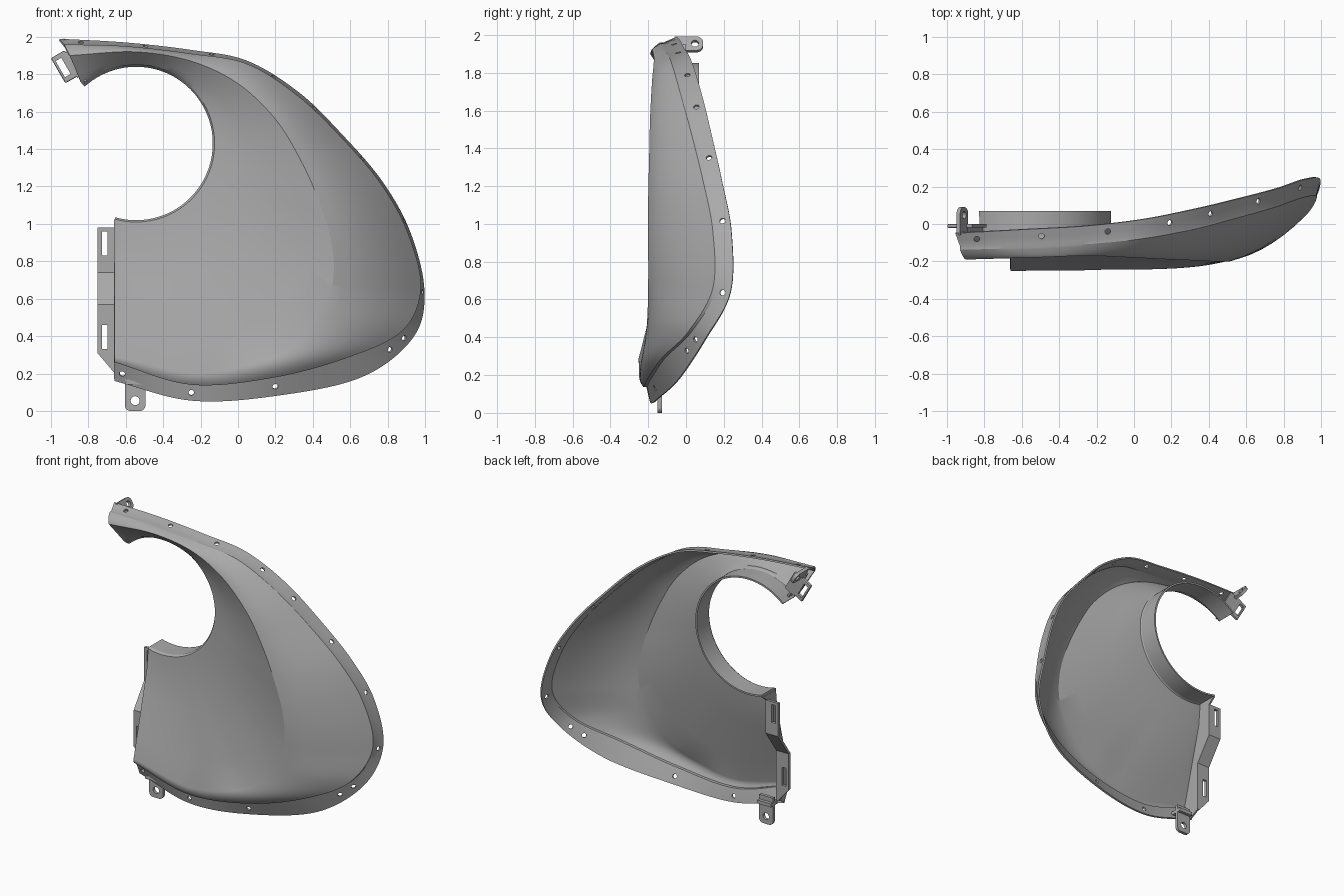
import bpy, bmesh, math
from mathutils import Vector, Matrix

cube = bpy.data.objects.get("Cube")
if cube:
    bpy.data.objects.remove(cube)

grey = bpy.data.materials.new("satin_grey")
grey.use_nodes = True
grey.diffuse_color = (0.4, 0.4, 0.4, 1)
grey.node_tree.nodes["Principled BSDF"].inputs["Base Color"].default_value = (0.4, 0.4, 0.4, 1)


def add_object(name, bm):
    mesh = bpy.data.meshes.new(name)
    bm.to_mesh(mesh)
    bm.free()
    mesh.materials.append(grey)
    obj = bpy.data.objects.new(name, mesh)
    bpy.context.collection.objects.link(obj)
    return obj


def finish(obj, cutters=()):
    """Cut the holes, bake the modifiers and shade by angle."""
    for c in cutters:
        c.hide_render = True
        mod = obj.modifiers.new("cut", 'BOOLEAN')
        mod.operation, mod.solver, mod.object = 'DIFFERENCE', 'EXACT', c
    deps = bpy.context.evaluated_depsgraph_get()
    baked = bpy.data.meshes.new_from_object(obj.evaluated_get(deps))
    obj.modifiers.clear()
    obj.data = baked
    for c in cutters:
        bpy.data.objects.remove(c)
    bpy.ops.object.select_all(action='DESELECT')
    obj.select_set(True)
    bpy.context.view_layer.objects.active = obj
    bpy.ops.object.shade_smooth_by_angle(angle=math.radians(22))


def cylinder(centre, axis, radius, depth):
    bm = bmesh.new()
    turn = Vector(axis).to_track_quat('Z', 'Y').to_matrix().to_4x4()
    bmesh.ops.create_cone(bm, cap_ends=True, segments=20, radius1=radius, radius2=radius,
                          depth=depth, matrix=Matrix.Translation(centre) @ turn)
    return add_object("cutter", bm)


def box(name, centre, size, turn=Matrix()):
    bm = bmesh.new()
    bmesh.ops.create_cube(bm, size=1, matrix=Matrix.Translation(centre) @ turn @ Matrix.Diagonal((*size, 1)))
    return add_object(name, bm)


def prism(name, outline, direction):
    """Extrude a closed 3D outline along a direction."""
    bm = bmesh.new()
    face = bm.faces.new([bm.verts.new(p) for p in outline])
    out = bmesh.ops.extrude_face_region(bm, geom=[face])
    bmesh.ops.translate(bm, vec=direction, verts=[g for g in out["geom"] if isinstance(g, bmesh.types.BMVert)])
    bmesh.ops.recalc_face_normals(bm, faces=bm.faces)
    return add_object(name, bm)


def spline(points, t):
    i = min(int(t), len(points) - 2)
    u = t - i
    b, c = points[i], points[i + 1]
    a = points[i - 1] if i else b * 2 - c
    d = points[i + 2] if i + 2 < len(points) else c * 2 - b
    return 0.5 * (2 * b + (c - a) * u + (2 * a - 5 * b + 4 * c - d) * u ** 2 + (3 * b - a - 3 * c + d) * u ** 3)


# Control curves, from the upper end round to the lower end
outer = [Vector(p) for p in (
    (-.955, -.05, 1.99), (-.6, -.03, 1.97), (-.25, -.01, 1.93), (.05, .025, 1.872), (.33, .08, 1.7),
    (.56, .135, 1.475), (.77, .19, 1.23), (.92, .24, .96), (.997, .235, .64), (.935, .1, .39),
    (.66, -.04, .18), (.2, -.145, .08), (-.25, -.19, .055), (-.66, -.18, .16))]
inner = [Vector(p) for p in (
    (-.93, -.12, 1.96), (-.6, -.11, 1.95), (-.25, -.09, 1.91), (.05, -.06, 1.855), (.32, -.01, 1.685),
    (.55, .05, 1.465), (.76, .11, 1.22), (.905, .16, .96), (.978, .16, .66), (.88, .03, .43),
    (.6, -.11, .29), (.2, -.185, .18), (-.25, -.21, .14), (-.66, -.225, .26))]
crest = [Vector(p) for p in (
    (-.9, -.19, 1.9), (-.55, -.18, 1.92), (-.25, -.17, 1.87), (0, -.18, 1.75), (.2, -.19, 1.56),
    (.33, -.195, 1.35), (.43, -.2, 1.13), (.5, -.2, .9), (.505, -.2, .68), (.42, -.205, .5),
    (.22, -.22, .33), (.02, -.235, .25), (-.22, -.245, .2), (-.66, -.25, .29))]
hub = Vector((-.545, 0, 1.43))
LAST = len(crest) - 1


def section(t):
    """Points across the shell, from the round opening to the outer rim."""
    c, f, o = (spline(k, t) for k in (crest, inner, outer))
    d = c - hub
    angle = math.atan2(d.z, d.x)
    angle += math.radians(5) * max(0, 1 - t) - math.radians(10) * max(0, t - LAST + 1)
    ray = Vector((math.cos(angle), 0, math.sin(angle)))
    pts = [hub + ray * .41 + Vector((0, y, 0)) for y in (.07, -.07)]
    pts.append(hub + ray * .42 + Vector((0, -.085, 0)))
    shoulder = hub + ray * (.5 - .08 * ray.z) + Vector((0, -.1, 0))
    if shoulder.z < 1.2:
        shoulder.x = max(shoulder.x, -.66)
    pts.append(shoulder)
    pts += [shoulder.lerp(c, k / 4) for k in range(1, 5)]
    edge = f + Vector((0, -.018, 0))
    for k in range(1, 9):
        u = k / 8
        p = c.lerp(edge, u)
        p.y -= .42 * u * (1 - u) * (edge - c).length
        pts.append(p)
    return pts + [f, f.lerp(o, .5), o]


# Main shell with its rim flange
STEPS = 130
bm = bmesh.new()
rows = [[bm.verts.new(p) for p in section(LAST * s / STEPS)] for s in range(STEPS + 1)]
for r, q in zip(rows, rows[1:]):
    for k in range(len(r) - 1):
        bm.faces.new((r[k], r[k + 1], q[k + 1], q[k]))
bmesh.ops.recalc_face_normals(bm, faces=bm.faces)
if sum(f.normal.y * f.calc_area() for f in bm.faces) > 0:
    bmesh.ops.reverse_faces(bm, faces=bm.faces)
shell = add_object("shell", bm)
solid = shell.modifiers.new("thickness", 'SOLIDIFY')
solid.thickness, solid.offset = .012, -1

# Fastener holes along the flange
holes = []
for t in (.3, 1.3, 2.35, 3.5, 4.35, 5.5, 6.8, 8.05, 9.1, 9.42, 11, 12, 12.9):
    mid = (spline(inner, t) + spline(outer, t)) / 2
    along = spline(outer, t + .05) - spline(outer, t - .05)
    holes.append(cylinder(mid, along.cross(spline(outer, t) - spline(inner, t)), .015, .08))
finish(shell, holes)

# Stepped side bracket with two slots
bends = [(0, .98), (0, .74), (-.12, .57), (-.12, .2)]
loop = bends + [(y + .02, z) for y, z in reversed(bends)]
bracket = prism("side_bracket", [(-.75, y, z) for y, z in loop], (.09, 0, 0))
corner = prism("cutter", [(-.76, -.2, .32), (-.76, -.2, .1), (-.65, -.2, .19)], (0, .2, 0))
slots = [box("cutter", (-.713, y, z), (.03, .1, .13)) for y, z in ((0, .895), (-.12, .395))]
finish(bracket, slots + [corner])

# Wall joining the shell edge to the bracket
wall = [(.07, 1.02), (.02, .98), (.02, .74), (-.1, .57), (-.1, .21), (-.18, .17),
        (-.24, .29), (-.095, .86), (-.08, 1.02)]
finish(prism("side_wall", [(-.662, y, z) for y, z in wall], (.012, 0, 0)))


def rounded_tab(name, width, length, radius, thick, hole, place):
    """Flat tab with two rounded corners and a hole, placed by a matrix."""
    h = width / 2
    outline = [(-h, 0, length), (h, 0, length)]
    for side, start in ((1, 0), (-1, 90)):
        for k in range(7):
            a = math.radians(start + 15 * k)
            outline.append((h - radius + radius * math.cos(a) if side > 0 else radius - h + radius * math.cos(a),
                            0, radius - radius * math.sin(a)))
    tab = prism(name, [place @ Vector(p) for p in outline], place.to_3x3() @ Vector((0, thick, 0)))
    finish(tab, [cylinder(place @ Vector((0, 0, h)), place.to_3x3() @ Vector((0, 1, 0)), hole, .2)])


# Lower fixing tab and its foot
rounded_tab("lower_tab", .11, .2, .03, .022, .024, Matrix.Translation((-.55, -.15, 0)))
finish(box("lower_tab_foot", (-.55, -.15, .155), (.11, .09, .025)))

# Upper fixing tab, pointing backwards and leaning with the shell end
lean = Matrix.Rotation(math.radians(-30), 4, 'Y')
backward = Matrix(((0, -1, 0, 0), (0, 0, -1, 0), (1, 0, 0, 0), (0, 0, 0, 1)))
rounded_tab("upper_tab", .085, .15, .035, .022, .02, Matrix.Translation((-.908, .09, 1.955)) @ lean @ backward)

# Upper strap loop and the foot that ties it to the shell
strap = box("strap_loop", (-.925, -.01, 1.84), (.085, .022, .155), lean)
bevel = strap.modifiers.new("round", 'BEVEL')
bevel.width, bevel.segments = .008, 2
finish(strap, [box("cutter", (-.935, -.01, 1.836), (.035, .1, .1), lean)])
finish(box("strap_foot", (-.862, -.01, 1.865), (.08, .02, .15), lean))
finish(box("end_wall", (-.858, -.05, 1.84), (.014, .1, .18), lean))
